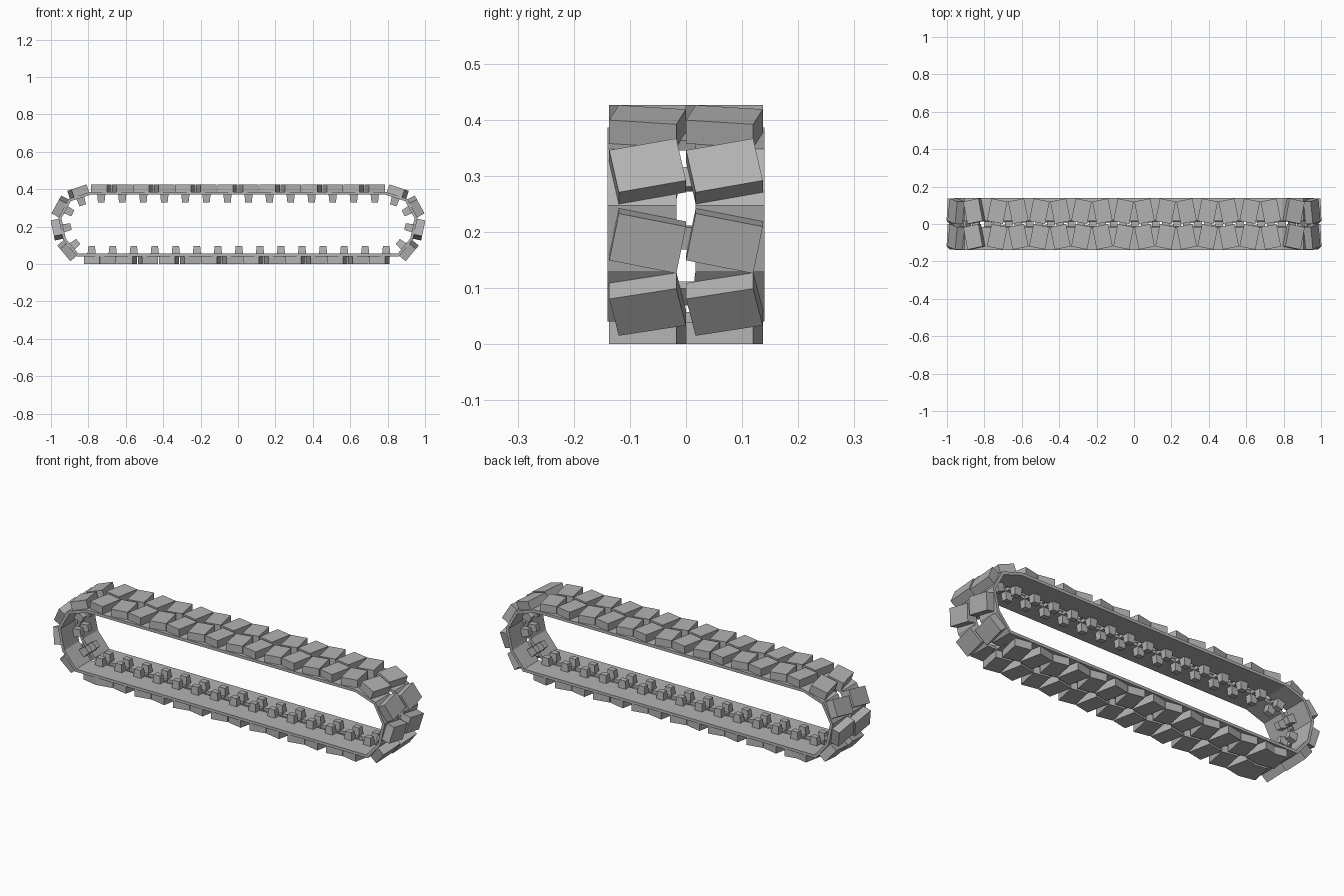
import bpy, bmesh
from math import radians
from mathutils import Matrix, Vector

cube = bpy.data.objects.get("Cube")
if cube:
    bpy.data.objects.remove(cube, do_unlink=True)

rubber = bpy.data.materials.new("grey rubber")
rubber.use_nodes = True
GREY = (0.45, 0.45, 0.45, 1)
rubber.diffuse_color = GREY
rubber.node_tree.nodes["Principled BSDF"].inputs["Base Color"].default_value = GREY

PITCH = 0.1125
BAND = 0.015       # band thickness
TREAD = 0.04       # tread block height
TURN = radians(11.3)

# Outer band loop, clockwise seen from the front
right_end = [(0.79, 0.386), (0.905, 0.348), (0.96, 0.247), (0.935, 0.13), (0.86, 0.04)]
loop = [Vector(p) for p in right_end + [(-x, z) for x, z in reversed(right_end)]]


def finish(name, bm):
    bmesh.ops.recalc_face_normals(bm, faces=bm.faces)
    mesh = bpy.data.meshes.new(name)
    bm.to_mesh(mesh)
    bm.free()
    mesh.materials.append(rubber)
    obj = bpy.data.objects.new(name, mesh)
    bpy.context.collection.objects.link(obj)
    return obj


def frame(a, b, s=0.5):
    """Matrix on the band: X along it, Y across it, Z outward."""
    t = (b - a).normalized()
    p = a.lerp(b, s)
    m = Matrix(((t.x, 0, -t.y), (0, 1, 0), (t.y, 0, t.x))).to_4x4()
    m.translation = (p.x, 0, p.y)
    return m


def flat(x, top):
    """Matrix on the upper or lower straight run at x."""
    z, d = (0.386, 1) if top else (0.04, -1)
    return frame(Vector((x - d, z)), Vector((x + d, z)))


def add_box(bm, m, centre, size, taper=1.0):
    """Box placed by m; taper shrinks its inner (-Z) end."""
    verts = bmesh.ops.create_cube(bm, size=1)["verts"]
    for v in verts:
        k = taper if v.co.z < 0 else 1
        local = Vector((v.co.x * size[0] * k, v.co.y * size[1] * k, v.co.z * size[2]))
        v.co = m @ (local + Vector(centre))


def inset_loop(points, d):
    """Mitred inner copy of the closed loop."""
    result = []
    for i, p in enumerate(points):
        a = (p - points[i - 1]).normalized()
        b = (points[(i + 1) % len(points)] - p).normalized()
        n = Vector((-a.y - b.y, a.x + b.x)).normalized()
        result.append(p - n * d / n.dot(Vector((-a.y, a.x))))
    return result


# Two parallel band strips with a slot between them
inner = inset_loop(loop, BAND)
for name, y0, y1 in (("band_right", -0.14, -0.017), ("band_left", 0.017, 0.14)):
    bm = bmesh.new()
    rings = [[bm.verts.new((p.x, y, p.y)) for p in pts]
             for pts, y in ((loop, y0), (loop, y1), (inner, y1), (inner, y0))]
    n = len(loop)
    for r in range(4):
        q, w = rings[r], rings[(r + 1) % 4]
        for i in range(n):
            j = (i + 1) % n
            bm.faces.new((q[i], q[j], w[j], w[i]))
    finish(name, bm)

# Tread places as (frame, turn direction), in chevron pairs
ends = [frame(loop[i], loop[i + 1]) for i in (0, 1, 2, 3, 5, 6, 7, 8)]
turns = (-1, 1, -1, 1, -1, 1, -1, 1)
places = list(zip(ends, turns))
for k in range(-3, 4):
    for top, centre in ((True, 2 * PITCH * k + 0), (False, 2 * PITCH * k + 0.025)):
        for side in (-1, 1):
            if top:
                # open side of each upper pair lies on the centre line
                x = centre + side * PITCH / 2
                places.append((flat(x, True), side))
            else:
                x = centre - side * PITCH / 2
                places.append((flat(x, False), side * -1))
places.append((flat(-0.77, False), 1))

for name, y in (("treads_right", -0.0685), ("treads_left", 0.0685)):
    bm = bmesh.new()
    for m, turn in places:
        lift = 0.004 if abs(m[2][2]) < 0.99 else 0
        block = m @ Matrix.Translation((0, y, 0)) @ Matrix.Rotation(turn * TURN, 4, "Z")
        add_box(bm, block, (0, 0, (TREAD + lift) / 2), (0.087, 0.122, TREAD + lift))
    finish(name, bm)

# Cross bars bridging the slot, each with a pair of guide lugs inside
spots = list(ends)
spots += [flat(PITCH * (k + 0.5), True) for k in range(-7, 7)]
spots += [flat(PITCH * k + 0.005, False) for k in range(-7, 8)]
bars, lugs = bmesh.new(), bmesh.new()
for m in spots:
    add_box(bars, m, (0, 0, -BAND / 2), (0.04, 0.09, BAND + 0.004))
    for side in (-1, 1):
        add_box(lugs, m, (0, side * 0.032, -BAND - 0.02), (0.044, 0.036, 0.042), 0.8)
finish("cross_bars", bars)
finish("guide_lugs", lugs)
